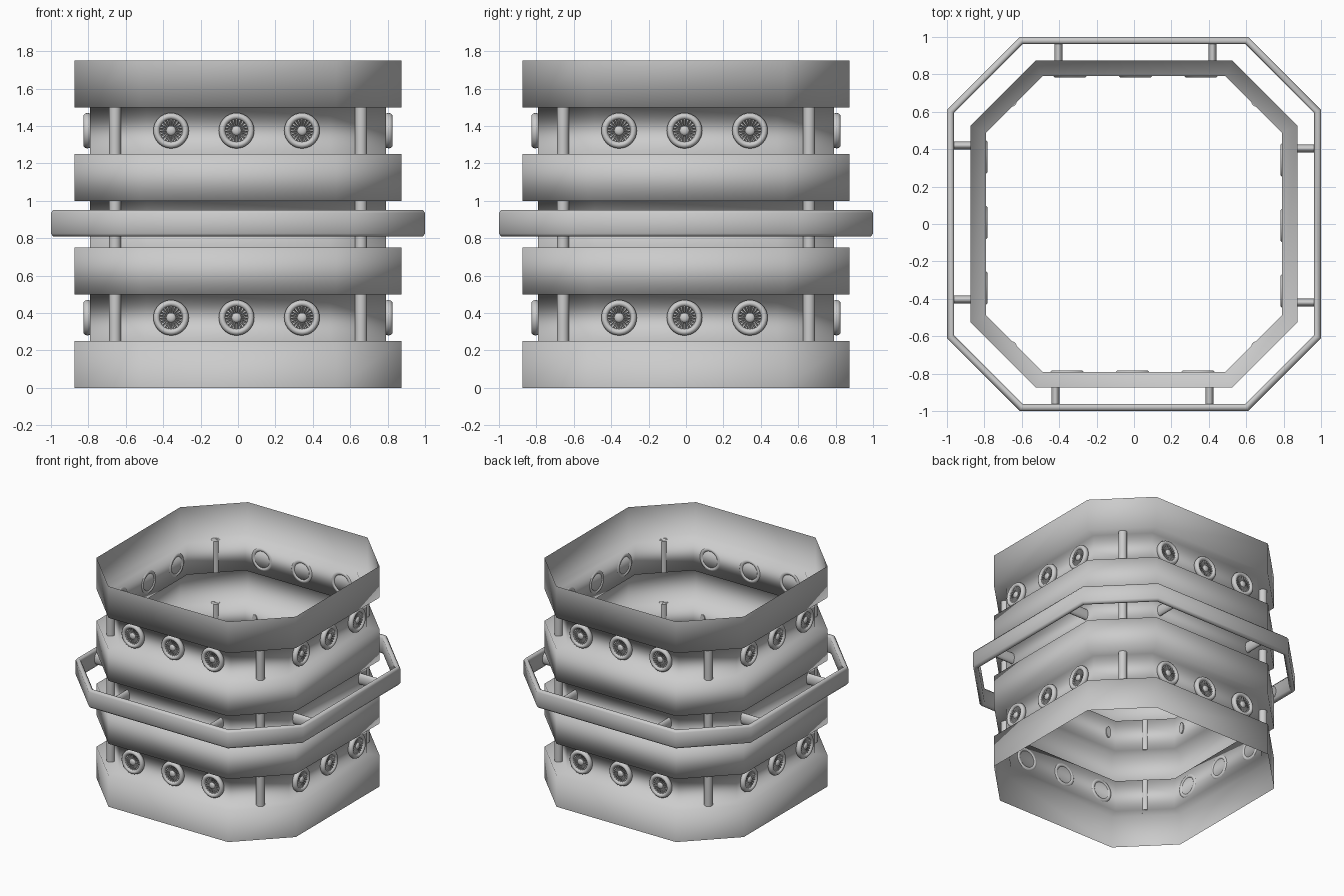
import bpy, bmesh
from math import pi, sin, cos
from mathutils import Matrix, Vector

if "Cube" in bpy.data.objects:
    bpy.data.objects.remove(bpy.data.objects["Cube"])


def make(name, bm, angle=None):
    bmesh.ops.recalc_face_normals(bm, faces=bm.faces)
    me = bpy.data.meshes.new(name)
    bm.to_mesh(me)
    bm.free()
    ob = bpy.data.objects.new(name, me)
    bpy.context.collection.objects.link(ob)
    me.polygons.foreach_set("use_smooth", [True] * len(me.polygons))
    if angle:
        bpy.ops.object.select_all(action='DESELECT')
        ob.select_set(True)
        bpy.context.view_layer.objects.active = ob
        bpy.ops.object.shade_smooth_by_angle(angle=angle)
    return ob


def octagon(r, c):
    """Chamfered square: flats at r, corners at c."""
    return [(r, -c), (r, c), (c, r), (-c, r), (-r, c), (-r, -c), (-c, -r), (c, -r)]


def sweep(bm, profile, closed=False):
    """Stack octagons (r, c, z) and bridge them."""
    rings = [[bm.verts.new((x, y, z)) for x, y in octagon(r, c)] for r, c, z in profile]
    pairs = list(zip(rings, rings[1:])) + ([(rings[-1], rings[0])] if closed else [])
    for a, b in pairs:
        for i in range(8):
            j = (i + 1) % 8
            bm.faces.new((a[i], a[j], b[j], b[i]))


def lathe(bm, profile, n, mat, closed=False):
    """Spin (radius, height) points around local z."""
    rings = [[bm.verts.new(mat @ Vector((r * cos(2 * pi * i / n), r * sin(2 * pi * i / n), h)))
              for i in range(n)] for r, h in profile]
    pairs = list(zip(rings, rings[1:])) + ([(rings[-1], rings[0])] if closed else [])
    for a, b in pairs:
        for i in range(n):
            j = (i + 1) % n
            bm.faces.new((a[i], a[j], b[j], b[i]))
    if not closed:
        bm.faces.new(rings[-1])


def side(k):
    return Matrix.Rotation(k * pi / 2, 4, 'Z')


OUT, WALL = (0.875, 0.525), (0.79, 0.49)
OFF = -0.008                      # slight sideways shift of fittings on each side
FACE = Matrix.Rotation(pi / 2, 4, 'X')   # local z -> -y

# Thin stepped shell: four wide bands with recessed walls between
bm = bmesh.new()
profile = []
for i in range(7):
    r, c = WALL if i % 2 else OUT
    profile += [(r, c, i * 0.25), (r, c, (i + 1) * 0.25)]
sweep(bm, profile)
make("stepped_shell", bm)

# Corner posts in the recesses
bm = bmesh.new()
for k in range(4):
    for z in (0.375, 0.875, 1.375):
        bmesh.ops.create_cone(bm, cap_ends=True, segments=16, radius1=0.032, radius2=0.032, depth=0.25,
                              matrix=side(k) @ Matrix.Translation((0.658, 0.658, z)))
make("corner_posts", bm, pi / 4)

# Handrail around the middle, with softened edges
bm = bmesh.new()
a, b = (1.0, 0.61), (0.962, 0.596)
m, n = (0.99, 0.606), (0.972, 0.6)
sweep(bm, [(*a, 0.825), (*a, 0.935), (*m, 0.95), (*n, 0.95),
           (*b, 0.935), (*b, 0.825), (*n, 0.81), (*m, 0.81)], closed=True)
make("handrail", bm, pi / 3)

# Struts holding the rail
bm = bmesh.new()
for k in range(4):
    for x in (-0.412, 0.412):
        bmesh.ops.create_cone(bm, cap_ends=True, segments=16, radius1=0.022, radius2=0.022, depth=0.195,
                              matrix=side(k) @ Matrix.Translation((x + OFF, -0.88, 0.88))
                              @ Matrix.Diagonal((1, 1, 2, 1)) @ FACE)
make("rail_struts", bm, pi / 4)

# Round fittings: rim ring, radial ribs and domed hub
rims, ribs, hubs = bmesh.new(), bmesh.new(), bmesh.new()
ring = [(0.077 + 0.018 * cos(t * pi / 5), 0.022 * sin(t * pi / 5)) for t in range(10)]
dome = [(0.026, -0.012), (0.026, 0.008), (0.022, 0.014), (0.012, 0.018), (0.004, 0.019)]
for k in range(4):
    for z in (0.375, 1.375):
        for x in (-0.35, 0, 0.35):
            mat = side(k) @ Matrix.Translation((x + OFF, -0.805, z)) @ FACE
            lathe(rims, ring, 32, mat, closed=True)
            lathe(hubs, dome, 20, mat)
            for s in range(20):
                bmesh.ops.create_cone(
                    ribs, cap_ends=True, segments=6, radius1=0.003, radius2=0.007, depth=0.046,
                    matrix=mat @ Matrix.Rotation(s * pi / 10, 4, 'Z')
                    @ Matrix.Translation((0.043, 0, 0.004)) @ Matrix.Rotation(pi / 2, 4, 'Y'))
make("fitting_rims", rims)
make("fitting_ribs", ribs, pi / 3)
make("fitting_hubs", hubs, pi / 3)
